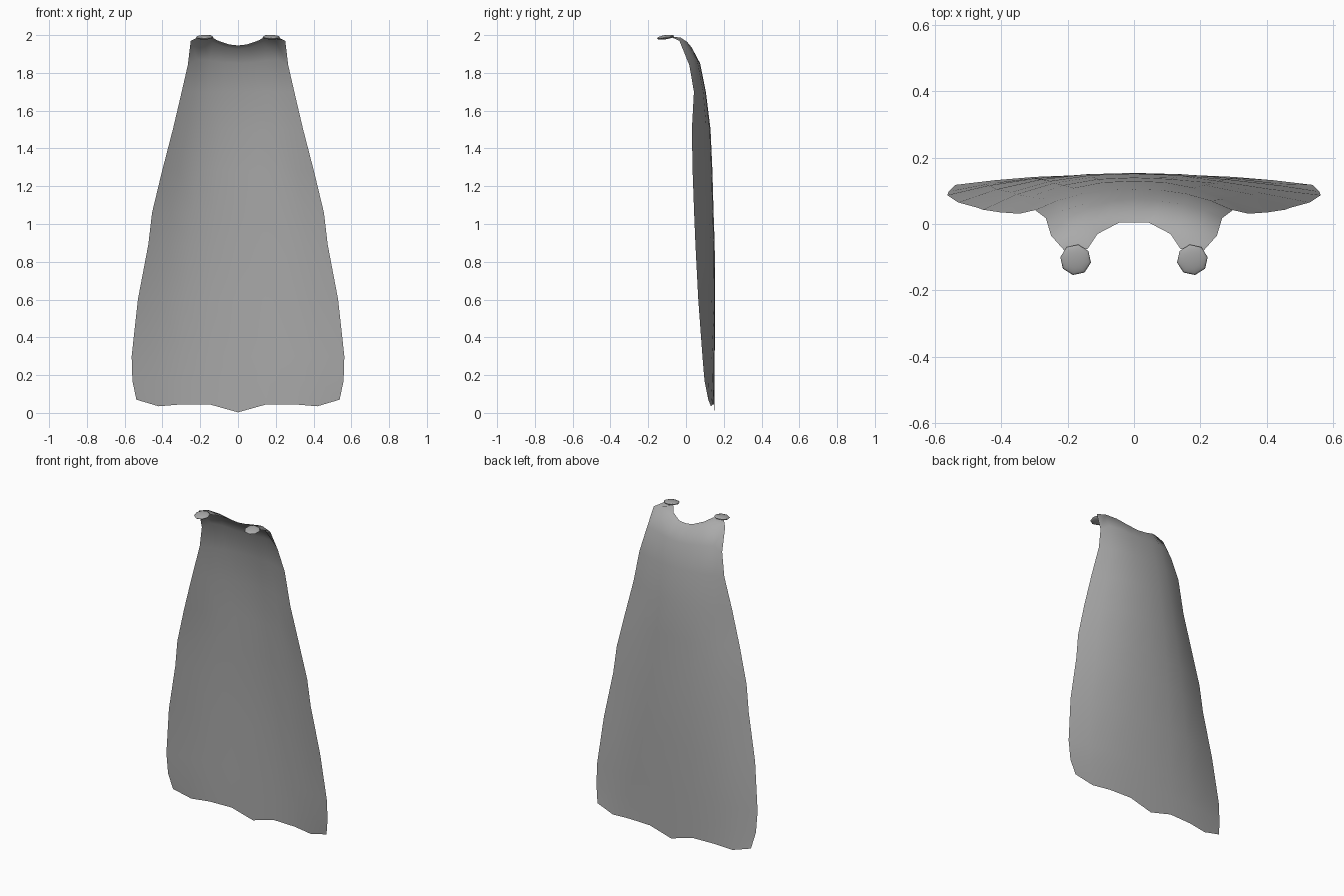
import bpy, bmesh, math

if "Cube" in bpy.data.objects:
    bpy.data.objects.remove(bpy.data.objects["Cube"])

grey = bpy.data.materials.new("cloth grey")
grey.diffuse_color = (0.4, 0.4, 0.4, 1)
grey.use_nodes = True
grey.node_tree.nodes["Principled BSDF"].inputs["Base Color"].default_value = grey.diffuse_color


def finish(name, bm):
    me = bpy.data.meshes.new(name)
    bm.to_mesh(me)
    bm.free()
    me.materials.append(grey)
    me.polygons.foreach_set("use_smooth", [True] * len(me.polygons))
    ob = bpy.data.objects.new(name, me)
    bpy.context.collection.objects.link(ob)
    return ob


# Neckline and shoulder rows, from the middle to the side edge
rows = [
    [(0, .005, 1.945), (.045, .004, 1.95), (.11, -.03, 1.972), (.14, -.075, 1.99), (.21, -.08, 1.99)],
    [(0, .035, 1.925), (.065, .03, 1.935), (.135, .005, 1.965), (.19, -.03, 1.988), (.25, -.035, 1.97)],
    [(0, .075, 1.85), (.075, .07, 1.855), (.15, .06, 1.865), (.215, .04, 1.87), (.266, .018, 1.84)],
]

# Hanging rows: height, half width, middle depth, edge depth
hang = [
    (1.70, .298, .105, .042), (1.50, .345, .130, .031), (1.28, .402, .140, .035),
    (1.06, .455, .146, .043), (.89, .475, .152, .050), (.60, .530, .154, .065),
    (.30, .563, .152, .087), (.17, .559, .151, .098),
]
for z, w, mid, edge in hang:
    rows.append([(w * t, mid + (edge - mid) * t ** 2.4, z)
                 for t in (0, .27, .53, .78, 1)])

# Wavy hem
rows.append([(0, .150, .003), (.15, .148, .045), (.3, .142, .045), (.42, .132, .035), (.538, .118, .07)])

# Cape sheet, mirrored across the middle
bm = bmesh.new()
grid = []
for row in rows:
    full = [(-x, y, z) for x, y, z in reversed(row[1:])] + row
    grid.append([bm.verts.new(p) for p in full])
for a, b in zip(grid, grid[1:]):
    for i in range(len(a) - 1):
        bm.faces.new((a[i], a[i + 1], b[i + 1], b[i]))
# Face the outside of the cape backward
bmesh.ops.reverse_faces(bm, faces=[f for f in bm.faces if f.normal.y < 0])
bm.normal_update()
if sum(f.normal.y for f in bm.faces) < 0:
    bmesh.ops.reverse_faces(bm, faces=bm.faces[:])
finish("cape", bm)

# Flattened round clasps at the shoulders
for side, s in (("left", -1), ("right", 1)):
    bm = bmesh.new()
    bmesh.ops.create_uvsphere(bm, u_segments=8, v_segments=6, radius=.047)
    clasp = finish(side + "_clasp", bm)
    clasp.scale = (1, 1, .24)
    clasp.rotation_euler = (math.radians(8), 0, math.radians(10 * s))
    clasp.location = (s * .176, -.108, 1.989)
